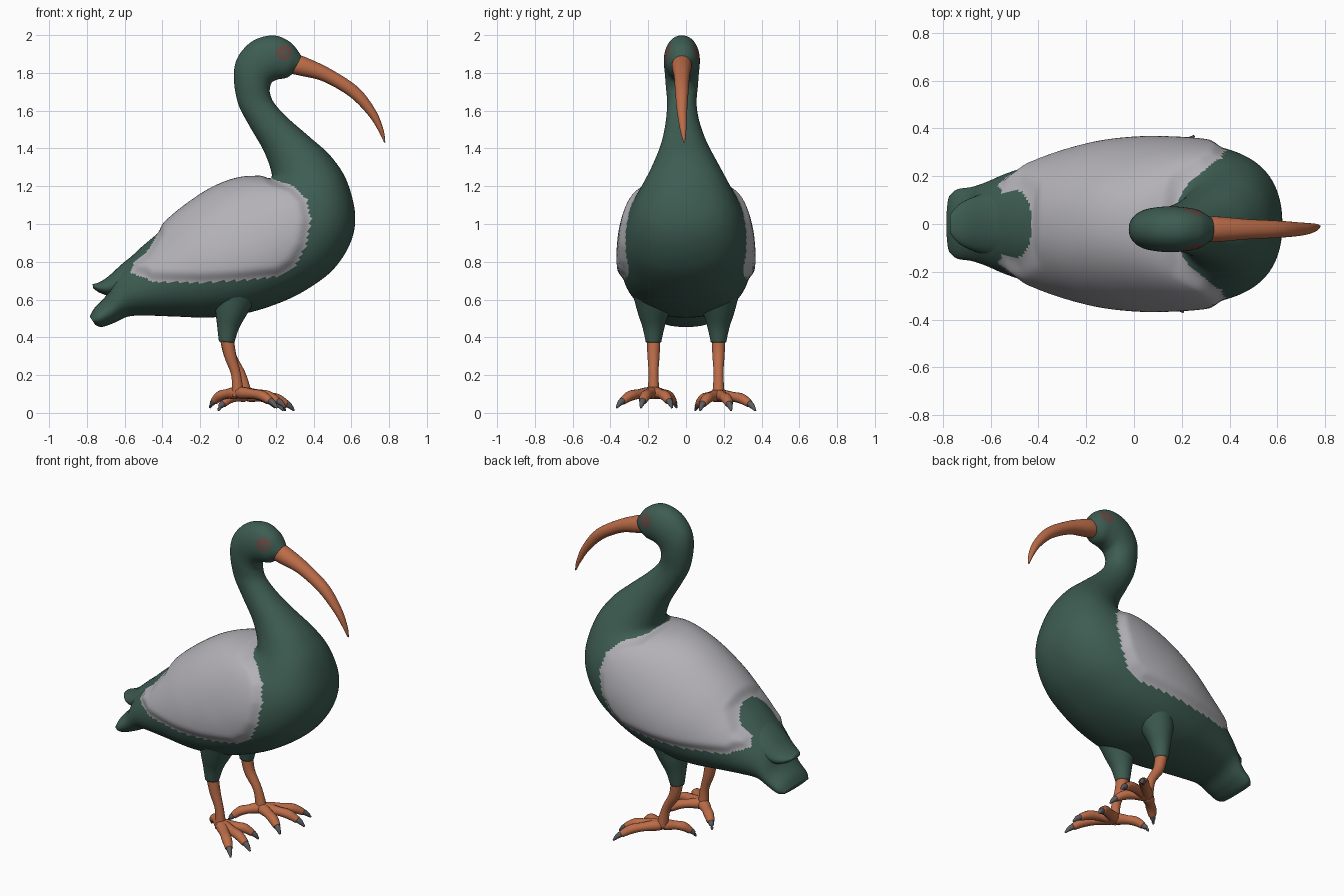
import bpy, bmesh, math
from mathutils import Vector
from mathutils.geometry import intersect_point_line

cube = bpy.data.objects.get("Cube")
if cube:
    bpy.data.objects.remove(cube, do_unlink=True)


def material(name, r, g, b):
    m = bpy.data.materials.new(name)
    m.use_nodes = True
    m.diffuse_color = (r, g, b, 1)
    shader = m.node_tree.nodes["Principled BSDF"]
    shader.inputs["Base Color"].default_value = (r, g, b, 1)
    shader.inputs["Roughness"].default_value = 0.8
    return m


GREEN = material("dark green", 0.047, 0.108, 0.085)
PALE = material("pale grey", 0.45, 0.44, 0.47)
ORANGE = material("burnt orange", 0.50, 0.15, 0.065)
BROWN = material("red brown", 0.13, 0.065, 0.055)
CLAW = material("claw grey", 0.11, 0.11, 0.12)


def smooth_rows(rows, steps):
    """Catmull-Rom interpolation through rows of numbers."""
    out = []
    for i in range(len(rows) - 1):
        a, b = rows[max(i - 1, 0)], rows[i]
        c, d = rows[i + 1], rows[min(i + 2, len(rows) - 1)]
        for s in range(steps):
            t = s / steps
            out.append([0.5 * (2 * q + (r - p) * t + (2 * p - 5 * q + 4 * r - u) * t * t
                               + (3 * q - p - 3 * r + u) * t ** 3)
                        for p, q, r, u in zip(a, b, c, d)])
    out.append(list(rows[-1]))
    return out


def skin(rings):
    """Join closed rings of points into a capped smooth skin."""
    bm = bmesh.new()
    vr = [[bm.verts.new(p) for p in ring] for ring in rings]
    n = len(vr[0])
    for a, b in zip(vr, vr[1:]):
        for i in range(n):
            bm.faces.new((a[i], a[(i + 1) % n], b[(i + 1) % n], b[i]))
    bm.faces.new(vr[0])
    bm.faces.new(vr[-1])
    bmesh.ops.recalc_face_normals(bm, faces=bm.faces)
    for f in bm.faces:
        f.smooth = True
    bm.normal_update()
    return bm


def finish(bm, name, *mats):
    me = bpy.data.meshes.new(name)
    bm.to_mesh(me)
    bm.free()
    for m in mats:
        me.materials.append(m)
    ob = bpy.data.objects.new(name, me)
    bpy.context.collection.objects.link(ob)
    return ob


def ease(t):
    t = min(max(t, 0), 1)
    return t * t * (3 - 2 * t)


def loft(rows, steps, sides):
    """Rows hold upper x, z, lower x, z and half width of each cross-section."""
    rings = []
    for ux, uz, lx, lz, w in smooth_rows(rows, steps):
        ring = []
        for i in range(sides):
            a = math.tau * i / sides
            s = math.sin(a)
            t = (math.cos(a) - 0.5 * w * s * s + 1) / 2
            z = lz + (uz - lz) * t
            y = w * math.copysign(abs(s) ** 0.92, s)
            ring.append((lx + (ux - lx) * t, y - 0.022 * ease((z - 1.25) / 0.4), z))
        rings.append(ring)
    return skin(rings)


def tube(name, rows, mat, steps=5, sides=14, squash=1.0):
    """Round limb through rows of x, y, z, radius."""
    pts = smooth_rows(rows, steps)
    rings = []
    for i, p in enumerate(pts):
        a, b = pts[max(i - 1, 0)], pts[min(i + 1, len(pts) - 1)]
        d = (Vector(b[:3]) - Vector(a[:3])).normalized()
        side = d.cross(Vector((0, 0, 1) if abs(d.z) < 0.8 else (1, 0, 0))).normalized()
        up = side.cross(d)
        rings.append([Vector(p[:3]) + p[3] * (side * squash * math.cos(k * math.tau / sides)
                                              + up * math.sin(k * math.tau / sides))
                      for k in range(sides)])
    return finish(skin(rings), name, mat)


# Head, neck, body and tail in one skin
body_rows = [
    (0.335, 1.89, 0.30, 1.805, 0.05), (0.28, 1.96, 0.26, 1.775, 0.08),
    (0.19, 1.998, 0.21, 1.765, 0.093), (0.08, 1.97, 0.18, 1.75, 0.095),
    (0.0, 1.885, 0.17, 1.725, 0.09), (-0.022, 1.78, 0.17, 1.69, 0.085),
    (0.0, 1.64, 0.195, 1.635, 0.078), (0.06, 1.52, 0.27, 1.555, 0.09),
    (0.13, 1.40, 0.38, 1.46, 0.12), (0.17, 1.30, 0.49, 1.36, 0.165),
    (0.175, 1.245, 0.575, 1.23, 0.215), (0.12, 1.235, 0.62, 1.05, 0.27),
    (0.03, 1.23, 0.595, 0.9, 0.31), (-0.05, 1.21, 0.5, 0.755, 0.335),
    (-0.14, 1.17, 0.35, 0.645, 0.345), (-0.22, 1.12, 0.2, 0.575, 0.345),
    (-0.32, 1.045, 0.03, 0.525, 0.33), (-0.42, 0.955, -0.15, 0.505, 0.295),
    (-0.52, 0.87, -0.33, 0.51, 0.25), (-0.6, 0.79, -0.48, 0.515, 0.21),
    (-0.66, 0.715, -0.58, 0.51, 0.175), (-0.70, 0.62, -0.66, 0.475, 0.155),
    (-0.76, 0.555, -0.72, 0.455, 0.145), (-0.785, 0.51, -0.755, 0.465, 0.12)]
body = loft(body_rows, 10, 112)

# Side outline of the folded wings
wing = [Vector(p) for p in (
    (0.13, 1.30), (0.19, 1.235), (0.30, 1.20), (0.365, 1.13), (0.385, 1.02), (0.36, 0.88),
    (0.30, 0.78), (0.22, 0.725), (0.0, 0.70), (-0.2, 0.69), (-0.46, 0.695), (-0.50, 0.72),
    (-0.57, 0.74), (-0.55, 0.80), (-0.49, 0.84), (-0.43, 0.94), (-0.46, 1.30))]


def wing_depth(co):
    """Distance inside the wing outline, or zero outside it."""
    p, inside, near = Vector((co.x, co.z)), False, 9.0
    for a, b in zip(wing, wing[1:] + wing[:1]):
        if (a.y > p.y) != (b.y > p.y) and p.x < a.x + (p.y - a.y) / (b.y - a.y) * (b.x - a.x):
            inside = not inside
        q, t = intersect_point_line(p, a, b)
        q = a.lerp(b, min(max(t, 0), 1))
        near = min(near, (p - q.to_2d()).length)
    return near if inside else 0.0


def eye_distance(co):
    return math.hypot(co.x - 0.245, co.z - 1.908)


# Raise the wings, then colour wings and eyes
moves = [(v, v.normal * 0.022 * ease(wing_depth(v.co) / 0.06)) for v in body.verts]
for v, move in moves:
    v.co += move
for f in body.faces:
    c = f.calc_center_median()
    if wing_depth(c) > 0:
        f.material_index = 1
    elif 0.012 < eye_distance(c) < 0.04 and len(f.verts) == 4:
        f.material_index = 2
finish(body, "body", GREEN, PALE, BROWN)

# Upper tail feathers
finish(loft([(-0.48, 0.89, -0.48, 0.70, 0.13), (-0.60, 0.80, -0.58, 0.64, 0.135),
             (-0.69, 0.72, -0.67, 0.62, 0.11), (-0.74, 0.69, -0.73, 0.635, 0.08),
             (-0.77, 0.682, -0.767, 0.66, 0.04)], 6, 32), "upper_tail", GREEN)

# Curved beak
finish(loft([(0.30, 1.90, 0.26, 1.80, 0.05), (0.365, 1.88, 0.33, 1.785, 0.053),
             (0.50, 1.815, 0.45, 1.755, 0.042), (0.64, 1.72, 0.59, 1.675, 0.035),
             (0.73, 1.60, 0.69, 1.575, 0.026), (0.77, 1.50, 0.745, 1.49, 0.016),
             (0.78, 1.432, 0.773, 1.432, 0.004)], 8, 28), "beak", ORANGE)

# Legs and feet
for label, side, ax, floor in (("left", 1, 0.045, 0.0), ("right", -1, 0.0, 0.015)):
    y = side * 0.172
    tube(label + "_thigh", [(0.0, y * 0.95, 0.70, 0.14), (-0.035, y, 0.55, 0.09),
                            (-0.052, y, 0.46, 0.06), (-0.06, y, 0.375, 0.041)], GREEN, 6, 24)
    tube(label + "_leg", [(-0.06, y, 0.40, 0.037), (-0.04, y, 0.30, 0.032),
                          (ax * 0.6 - 0.01, y, 0.2, 0.026), (ax, y, 0.085, 0.034)], ORANGE, 6, 18)
    # Toes as forward reach and outward reach from the ankle
    for toe, dx, dy in (("outer", 0.20, 0.19), ("middle", 0.245, 0.065),
                        ("inner", 0.19, -0.095), ("back", -0.145, -0.12)):
        def at(t, z, r):
            return (ax + dx * t, y + side * dy * t, z + floor, r)
        name = label + "_" + toe + "_toe"
        tube(name, [at(-0.05, 0.085, 0.02), at(0.1, 0.09, 0.032), at(0.4, 0.085, 0.026),
                    at(0.65, 0.075, 0.027), at(0.86, 0.048, 0.02)], ORANGE, 5, 14, 1.1)
        tube(name + "_claw", [at(0.83, 0.053, 0.018), at(0.93, 0.038, 0.015),
                              at(1.03, 0.012, 0.005)], CLAW, 4, 12)
